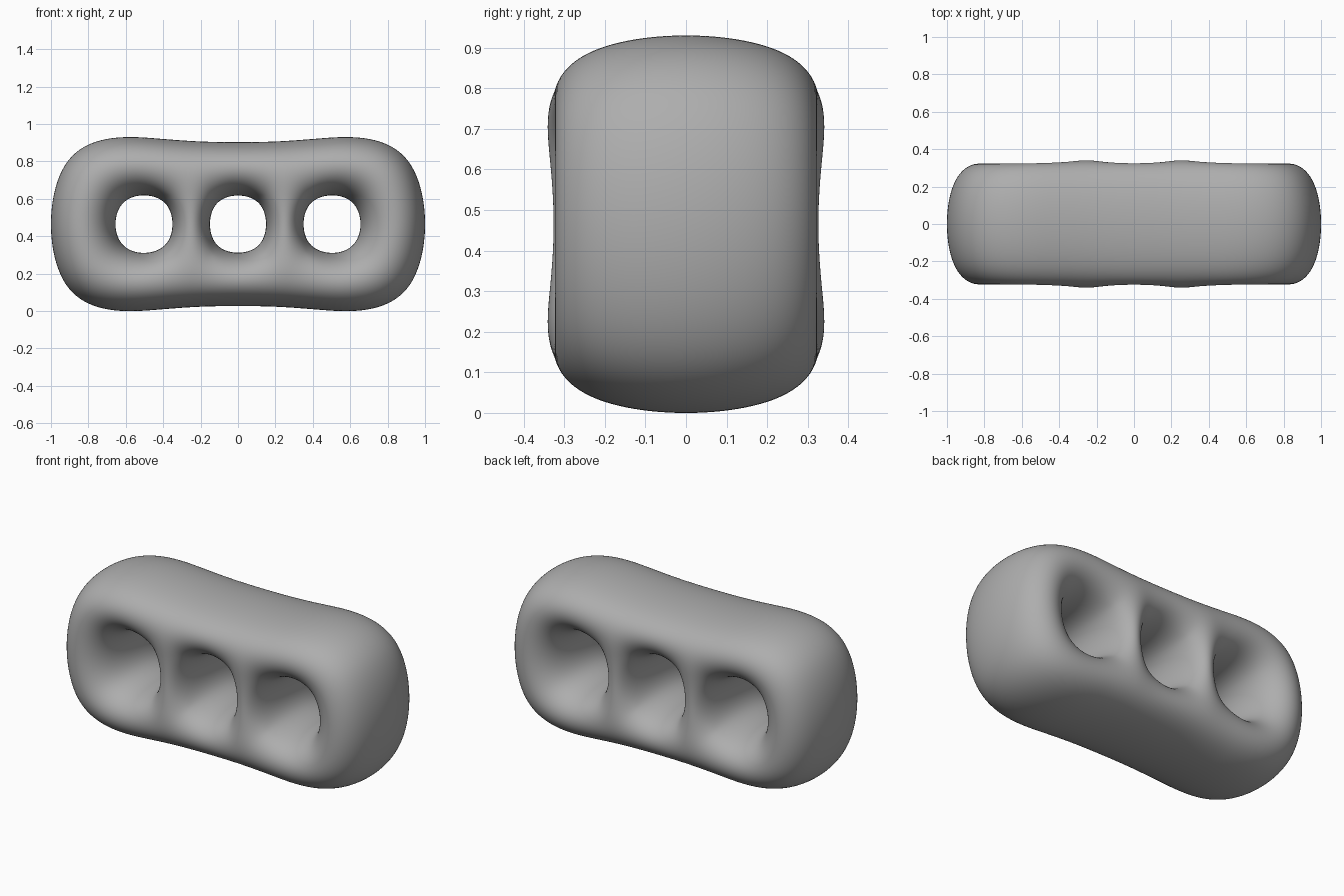
import bpy, bmesh

if "Cube" in bpy.data.objects:
    bpy.data.objects.remove(bpy.data.objects["Cube"])

# Control cage sizes: a slab with three square holes, smoothed by subdivision
HALF_DEPTH = 0.352
MID_Z = 0.465
OUTER = [(-1.045, 0.525), (-0.346, 0.462), (-0.154, 0.450),
         (0.154, 0.450), (0.346, 0.462), (1.045, 0.525)]
HOLE = [(-0.652, 0.153), (-0.346, 0.153), (-0.154, 0.153),
        (0.154, 0.153), (0.346, 0.153), (0.652, 0.153)]

bm = bmesh.new()


def cage_row(points, side, up):
    return [bm.verts.new((x, side * HALF_DEPTH, MID_Z + up * z)) for x, z in points]


def cage_face(side):
    """One flat face of the slab; returns its vertices in a fixed order."""
    ot, ht = cage_row(OUTER, side, 1), cage_row(HOLE, side, 1)
    hb, ob = cage_row(HOLE, side, -1), cage_row(OUTER, side, -1)
    for i in range(5):                       # bars above and below the holes
        bm.faces.new((ot[i], ot[i + 1], ht[i + 1], ht[i]))
        bm.faces.new((hb[i], hb[i + 1], ob[i + 1], ob[i]))
    for i in (1, 3):                         # pillars between the holes
        bm.faces.new((ht[i], ht[i + 1], hb[i + 1], hb[i]))
    for i in (0, 5):                         # rounded ends
        bm.faces.new((ot[i], ht[i], hb[i], ob[i]))
    return ot + ht + hb + ob


front = cage_face(-1)
back = cage_face(1)

# Outer wall and hole walls: join each open front edge to its back twin
twin = dict(zip(front, back))
open_edges = [e for e in bm.edges if len(e.link_faces) == 1 and e.verts[0] in twin]
for e in open_edges:
    a, b = e.verts
    bm.faces.new((a, b, twin[b], twin[a]))
bmesh.ops.recalc_face_normals(bm, faces=bm.faces[:])
for f in bm.faces:
    f.smooth = True

mesh = bpy.data.meshes.new("three_hole_block")
bm.to_mesh(mesh)
bm.free()
block = bpy.data.objects.new("three_hole_block", mesh)
bpy.context.collection.objects.link(block)

# Darker grey surface
grey = bpy.data.materials.new("dark_grey")
grey.diffuse_color = (0.42, 0.42, 0.42, 1.0)
grey.use_nodes = True
grey.node_tree.nodes["Principled BSDF"].inputs["Base Color"].default_value = grey.diffuse_color
mesh.materials.append(grey)

# Smooth rounding
sub = block.modifiers.new("rounding", 'SUBSURF')
sub.levels = sub.render_levels = 5
